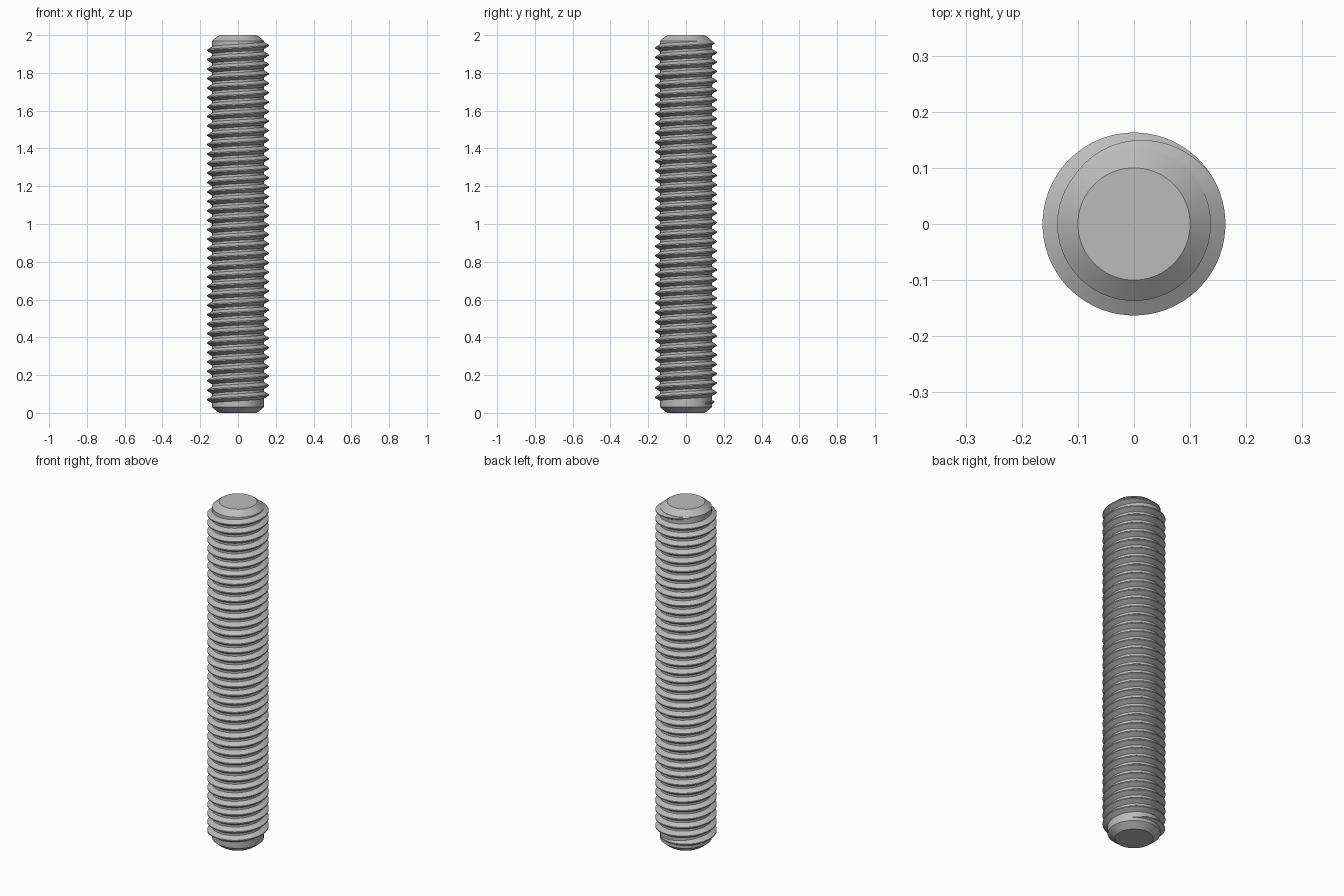
import bpy, bmesh, math

if "Cube" in bpy.data.objects:
    bpy.data.objects.remove(bpy.data.objects["Cube"], do_unlink=True)

SIDES = 72
LENGTH, CORE_R, END_R, CHAMFER = 2.0, 0.137, 0.10, 0.03
CREST_R, PITCH = 0.163, 0.05
CREST_HALF, ROOT_HALF = 0.003, 0.019   # half widths of the ridge
LEAD = SIDES * 0.3                     # steps over which the ridge fades

steel = bpy.data.materials.new("grey steel")
steel.use_nodes = True
steel.diffuse_color = (0.5, 0.5, 0.5, 1)
steel.node_tree.nodes["Principled BSDF"].inputs["Base Color"].default_value = (0.5, 0.5, 0.5, 1)


def finish(bm, name):
    bmesh.ops.recalc_face_normals(bm, faces=bm.faces)
    mesh = bpy.data.meshes.new(name)
    bm.to_mesh(mesh)
    bm.free()
    mesh.materials.append(steel)
    obj = bpy.data.objects.new(name, mesh)
    bpy.context.collection.objects.link(obj)
    bpy.ops.object.select_all(action='DESELECT')
    obj.select_set(True)
    bpy.context.view_layer.objects.active = obj
    bpy.ops.object.shade_smooth_by_angle(angle=math.radians(25))


def bridge(bm, a, b):
    n = len(a)
    for i in range(n):
        j = (i + 1) % n
        bm.faces.new((a[i], a[j], b[j], b[i]))


def polar(bm, r, angle, z):
    return bm.verts.new((r * math.cos(angle), r * math.sin(angle), z))


# Core: chamfered cylinder
bm = bmesh.new()
profile = [(END_R, 0), (CORE_R, CHAMFER), (CORE_R, LENGTH - CHAMFER), (END_R, LENGTH)]
rings = [[polar(bm, r, math.tau * i / SIDES, z) for i in range(SIDES)] for r, z in profile]
for a, b in zip(rings, rings[1:]):
    bridge(bm, a, b)
bm.faces.new(rings[0])
bm.faces.new(rings[-1])
finish(bm, "rod_core")

# Thread: right-handed helical ridge that fades into the core at both ends
bm = bmesh.new()
first = round(SIDES * 40 / 360)
last = round(SIDES * (38 + 140 / 360))
slope = (ROOT_HALF - CREST_HALF) / (CREST_R - CORE_R)
SINK = 0.004
sections = []
for s in range(first, last + 1):
    fade = min(1, (s - first) / LEAD, (last - s) / LEAD)
    height = max(0.0005, (CREST_R - CORE_R) * fade)
    angle = math.tau * s / SIDES
    z = 0.045 + PITCH * s / SIDES
    root = CREST_HALF + slope * (height + SINK)
    section = [(CORE_R - SINK, -root), (CORE_R + height, -CREST_HALF),
               (CORE_R + height, CREST_HALF), (CORE_R - SINK, root)]
    sections.append([polar(bm, r, angle, z + dz) for r, dz in section])
for a, b in zip(sections, sections[1:]):
    bridge(bm, a, b)
bm.faces.new(sections[0])
bm.faces.new(sections[-1])
finish(bm, "thread_ridge")
